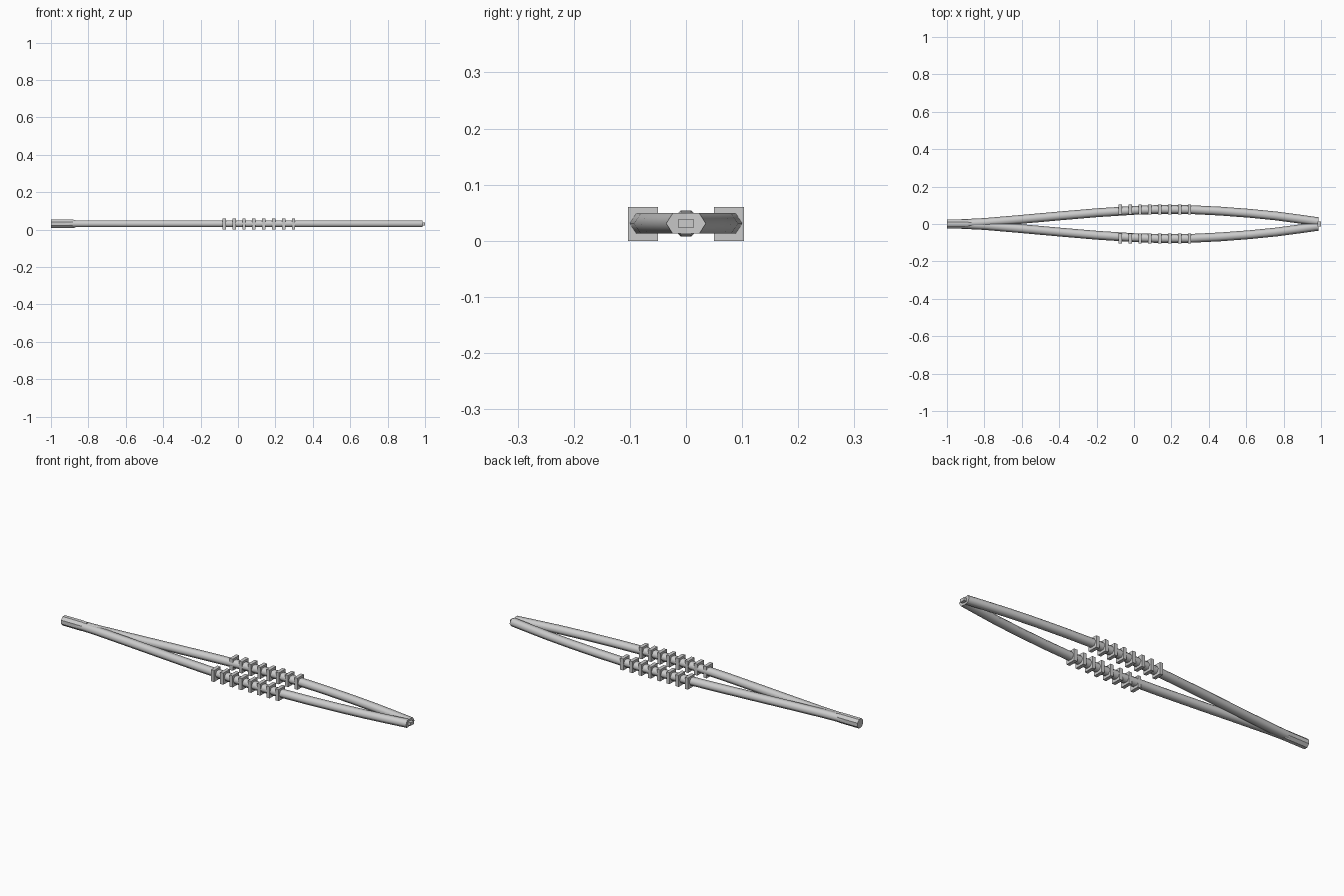
import bpy, bmesh, math
from mathutils import Vector

if "Cube" in bpy.data.objects:
    bpy.data.objects.remove(bpy.data.objects["Cube"])

ZC = 0.031


def make_object(name, bm, smooth=False):
    bmesh.ops.recalc_face_normals(bm, faces=bm.faces)
    mesh = bpy.data.meshes.new(name)
    bm.to_mesh(mesh)
    bm.free()
    obj = bpy.data.objects.new(name, mesh)
    bpy.context.collection.objects.link(obj)
    if smooth:
        for p in mesh.polygons:
            p.use_smooth = len(p.vertices) == 4
    return obj


def loft(name, stations, sides, phase, smooth):
    """Skin polygon rings; station = (x, y, half width, half height, heading)."""
    bm = bmesh.new()
    rings = []
    for x, y, ry, rz, a in stations:
        ring = []
        for i in range(sides):
            t = phase + 2 * math.pi * i / sides
            w = ry * math.cos(t)
            ring.append(bm.verts.new((x - w * math.sin(a), y + w * math.cos(a),
                                      ZC + rz * math.sin(t))))
        rings.append(ring)
    for r0, r1 in zip(rings, rings[1:]):
        for i in range(sides):
            j = (i + 1) % sides
            bm.faces.new((r0[i], r0[j], r1[j], r1[i]))
    bm.faces.new(rings[0])
    bm.faces.new(rings[-1])
    return make_object(name, bm, smooth)


def box(bm, x0, x1, y0, y1, z0, z1):
    m = bmesh.ops.create_cube(bm, size=1)
    for v in m["verts"]:
        v.co = Vector((x0 + (v.co.x + .5) * (x1 - x0),
                       y0 + (v.co.y + .5) * (y1 - y0),
                       z0 + (v.co.z + .5) * (z1 - z0)))


# Centre line of one bowed arm
path = [(-0.92, 0.002), (-0.80, 0.008), (-0.60, 0.025), (-0.40, 0.043),
        (-0.20, 0.060), (0.0, 0.073), (0.14, 0.078), (0.30, 0.077),
        (0.46, 0.069), (0.62, 0.057), (0.76, 0.043), (0.88, 0.027), (0.985, 0.012)]

for side, label in ((1, "back"), (-1, "front")):
    stations = []
    for i, (x, y) in enumerate(path):
        xa, ya = path[max(i - 1, 0)]
        xb, yb = path[min(i + 1, len(path) - 1)]
        heading = math.atan2(yb - ya, xb - xa) * side
        stations.append((x, y * side, 0.0235, 0.021, heading))
    loft(label + "_arm", stations, 6, 0, True)

    # Grip ridges
    bm = bmesh.new()
    for k in range(8):
        x = -0.074 + k * 0.053
        ys = sorted((0.050 * side, 0.103 * side))
        box(bm, x - 0.009, x + 0.009, ys[0], ys[1], 0.0, 0.06)
    make_object(label + "_grip_ridges", bm)

# Joining block at the hinge end
r = 0.0232 / math.cos(math.pi / 8)
loft("hinge_block", [(-1.0, 0, r, r, 0), (-0.89, 0, r, r, 0),
                     (-0.868, 0, r * 0.86, r * 0.86, 0)], 8, math.pi / 8, False)

# Small pad at the gripping tip
bm = bmesh.new()
box(bm, 0.95, 1.0, -0.013, 0.013, 0.023, 0.039)
make_object("tip_pad", bm)
